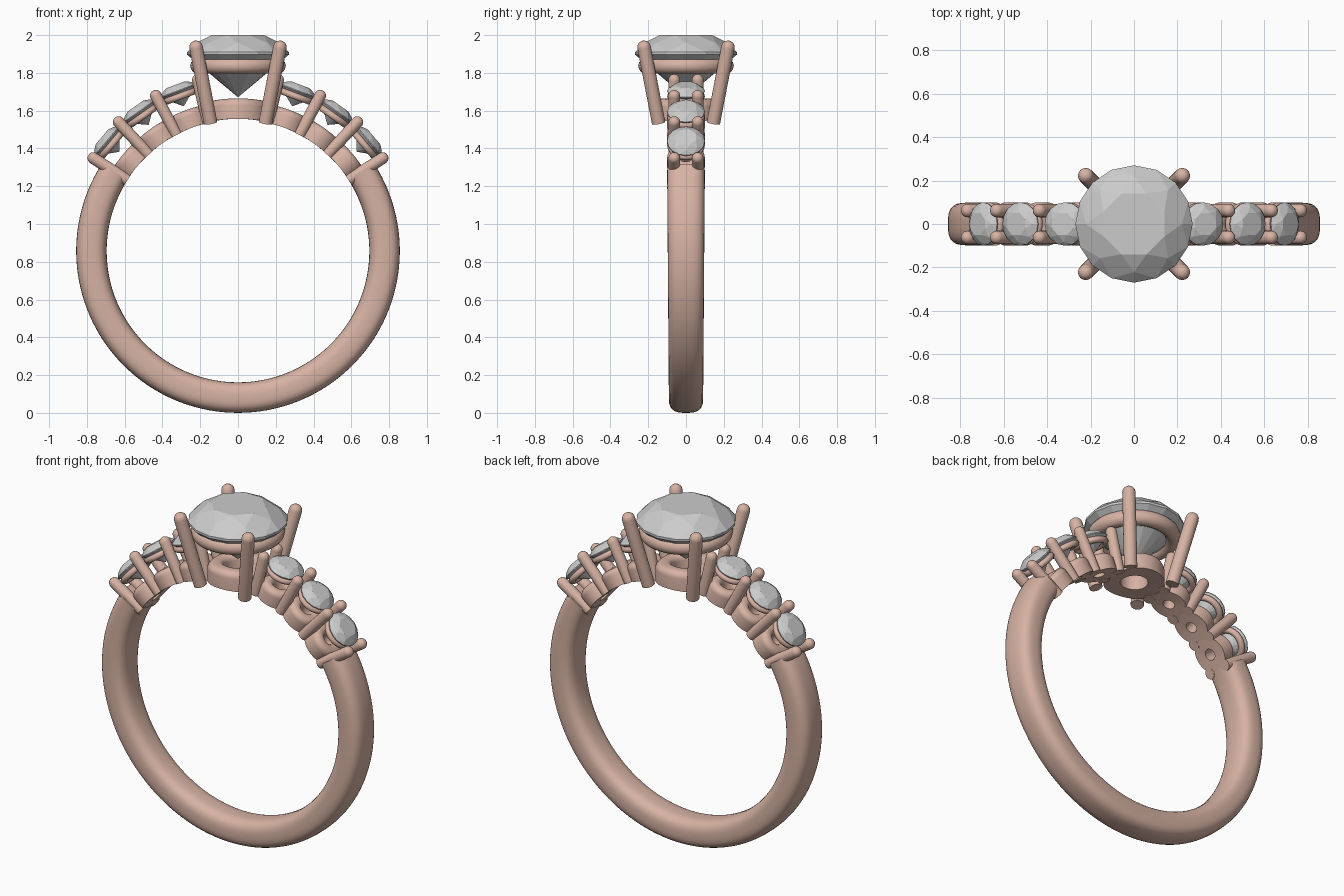
import bpy, bmesh
from math import sin, cos, pi, sqrt, radians, copysign
from mathutils import Matrix, Vector

if "Cube" in bpy.data.objects:
    bpy.data.objects.remove(bpy.data.objects["Cube"])

metal = bpy.data.materials.new("rose_metal")
metal.diffuse_color = (0.68, 0.45, 0.37, 1)
metal.use_nodes = True
metal.node_tree.nodes["Principled BSDF"].inputs["Base Color"].default_value = metal.diffuse_color
CENTRE = Matrix.Translation((0, 0, 0.857))   # finger circle centre


def radial(deg):
    """Frame whose local z runs outward from the ring centre."""
    return CENTRE @ Matrix.Rotation(radians(deg), 4, 'Y')


def finish(bm, name, matrix, mat=metal, smooth=True):
    bmesh.ops.recalc_face_normals(bm, faces=bm.faces)
    me = bpy.data.meshes.new(name)
    bm.to_mesh(me)
    bm.free()
    me.transform(matrix)
    ob = bpy.data.objects.new(name, me)
    bpy.context.collection.objects.link(ob)
    if mat:
        me.materials.append(mat)
    if smooth:
        bpy.ops.object.select_all(action='DESELECT')
        ob.select_set(True)
        bpy.context.view_layer.objects.active = ob
        bpy.ops.object.shade_smooth_by_angle(angle=radians(40))
    return ob


def skin(bm, rings, closed):
    """Bridge successive loops of points with quads."""
    loops = [[bm.verts.new(p) for p in ring] for ring in rings]
    n, m = len(loops), len(loops[0])
    for i in range(n if closed else n - 1):
        a, b = loops[i], loops[(i + 1) % n]
        for j in range(m):
            k = (j + 1) % m
            bm.faces.new((a[j], a[k], b[k], b[j]))
    if not closed:
        bm.faces.new(loops[0])
        bm.faces.new(loops[-1])


def collar(name, profile, matrix, seg=48, bend=None):
    """Closed (radius, z) profile spun round z, optionally bent to the finger."""
    rings = []
    for i in range(seg):
        a = 2 * pi * i / seg
        ring = []
        for r, z in profile:
            x, y = r * cos(a), r * sin(a)
            if bend:
                z -= bend - sqrt(bend * bend - x * x)
            ring.append((x, y, z))
        rings.append(ring)
    bm = bmesh.new()
    skin(bm, rings, True)
    return finish(bm, name, matrix)


def circle_profile(major, minor, z, n=14):
    return [(major + minor * cos(2 * pi * i / n), z + minor * sin(2 * pi * i / n)) for i in range(n)]


def base_profile(hole, outer, z0, z1):
    c = min(0.035, (outer - hole) * 0.45)
    arc = [(pi / 2) * i / 5 for i in range(6)]
    pts = [(hole, z0), (outer, z0)]
    pts += [(outer - c + c * cos(t), z1 - c + c * sin(t)) for t in arc]
    pts += [(hole + c - c * sin(t), z1 - c + c * cos(t)) for t in arc]
    return pts


def prong(name, start, end, radius, matrix, seg=20):
    """Round wire with a domed tip."""
    start, end = Vector(start), Vector(end)
    d = end - start
    rows = [(radius, 0)] + [(radius * cos(t), d.length + radius * sin(t))
                            for t in [radians(15 * i) for i in range(6)]]
    rings = [[(r * cos(2 * pi * j / seg), r * sin(2 * pi * j / seg), z) for j in range(seg)]
             for r, z in rows]
    bm = bmesh.new()
    skin(bm, rings, False)
    rot = d.to_track_quat('Z', 'Y').to_matrix().to_4x4()
    return finish(bm, name, matrix @ Matrix.Translation(start) @ rot)


def gem(name, radius, matrix):
    """Brilliant-cut stone, girdle at local z = 0."""
    bm = bmesh.new()
    rows = [(0.56, 0.35, 8, 0.5), (0.82, 0.2, 8, 0), (1, 0.02, 16, 0), (1, -0.03, 16, 0),
            (0.45, -0.5, 8, 0.5), (0.01, -0.86, 8, 0.5)]
    for r, z, n, off in rows:
        for i in range(n):
            a = 2 * pi * (i + off) / n
            bm.verts.new((r * cos(a) * radius, r * sin(a) * radius, z * radius))
    bmesh.ops.convex_hull(bm, input=bm.verts)
    bmesh.ops.dissolve_limit(bm, angle_limit=radians(1), verts=bm.verts, edges=bm.edges)
    return finish(bm, name, matrix, None, False)


# Band: soft rectangular section swept round the open lower arc
rings = []
for i in range(97):
    t = radians(57.5 + (360 - 115) * i / 96)
    width = 0.096 - 0.008 * cos(t - pi) if cos(t) < 0 else 0.102
    width = 0.097 + 0.006 * cos(t)
    ring = []
    for j in range(32):
        a = 2 * pi * (j + 0.5) / 32
        y = width * copysign(abs(cos(a)) ** 0.7, cos(a))
        r = 0.776 + 0.081 * copysign(abs(sin(a)) ** 0.7, sin(a))
        ring.append((r * sin(t), y, r * cos(t)))
    rings.append(ring)
bm = bmesh.new()
skin(bm, rings, False)
finish(bm, "band", CENTRE)

# Centre setting: base collar, upper gallery ring, four prongs, main stone
collar("centre_base", base_profile(0.075, 0.165, 0.7, 0.808), CENTRE, 64, 0.75)
collar("centre_gallery", circle_profile(0.21, 0.043, 1.838), Matrix(), 64)
for sx in (-1, 1):
    for sy in (-1, 1):
        prong("centre_prong", (sx * 0.145, sy * 0.145, 1.535), (sx * 0.222, sy * 0.222, 1.935),
              0.036, Matrix())
gem("centre_stone", 0.27, Matrix.Translation((0, 0, 1.905)))

# Shoulders: three graduated settings each side with shared prong pairs
for side in (-1, 1):
    for deg in (20.5, 35.3, 50):
        m = radial(side * deg)
        collar("shoulder_base", base_profile(0.032, 0.1, 0.697, 0.795), m, 36, 0.7)
        collar("shoulder_gallery", circle_profile(0.082, 0.018, 0.874, 10), m, 36)
        gem("shoulder_stone", 0.1, m @ Matrix.Translation((0, 0, 0.905)))
    for deg, top in ((13.2, 0.93), (27.9, 0.93), (42.8, 0.93), (57.3, 0.91)):
        for sy in (-1, 1):
            prong("shoulder_prong", (0, sy * 0.062, 0.695), (0, sy * 0.062, top), 0.031,
                  radial(side * deg))
